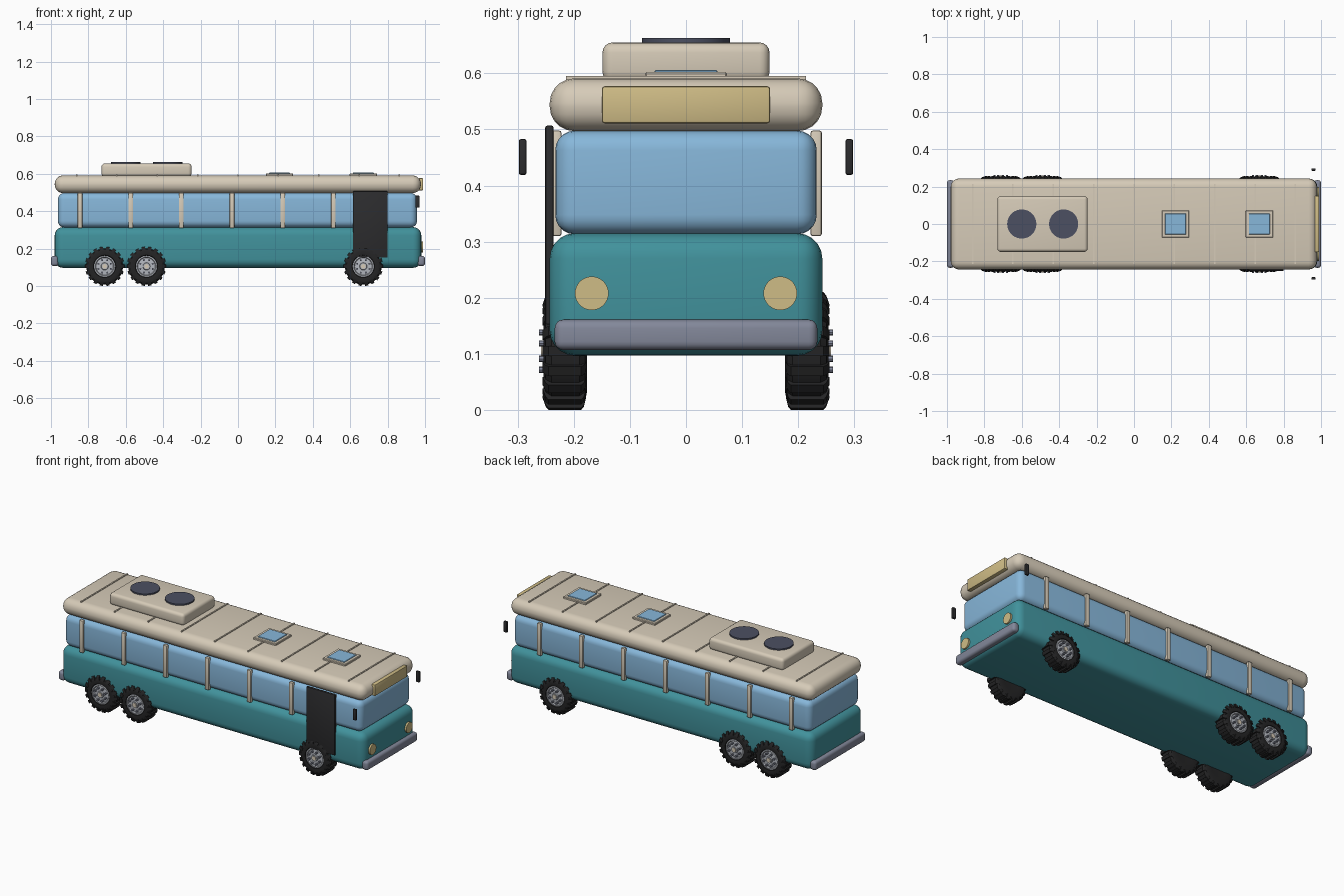
import bpy, bmesh, math
from mathutils import Matrix, Vector

if "Cube" in bpy.data.objects:
    bpy.data.objects.remove(bpy.data.objects["Cube"])


def mat(name, hexcol):
    m = bpy.data.materials.new(name)
    lin = []
    for i in (0, 2, 4):
        c = int(hexcol[i:i + 2], 16) / 255
        lin.append(c / 12.92 if c <= 0.04045 else ((c + 0.055) / 1.055) ** 2.4)
    m.diffuse_color = (*lin, 1)
    m.use_nodes = True
    m.node_tree.nodes["Principled BSDF"].inputs["Base Color"].default_value = m.diffuse_color
    return m


TEAL = mat("teal paint", "41929C")
BEIGE = mat("beige paint", "D6CBB8")
GLASS = mat("blue glass", "87B7DA")
BLACK = mat("black trim", "2C2C2E")
TYRE = mat("tyre rubber", "242425")
GREY = mat("bumper grey", "83889A")
SLATE = mat("fan slate", "4C5062")
TAN = mat("lamp tan", "CFBC86")
SILVER = mat("wheel silver", "B4B8C0")


def finish(bm, name, material):
    bmesh.ops.recalc_face_normals(bm, faces=bm.faces[:])
    me = bpy.data.meshes.new(name)
    bm.to_mesh(me)
    bm.free()
    ob = bpy.data.objects.new(name, me)
    bpy.context.collection.objects.link(ob)
    me.materials.append(material)
    bpy.ops.object.select_all(action='DESELECT')
    bpy.context.view_layer.objects.active = ob
    ob.select_set(True)
    bpy.ops.object.shade_smooth_by_angle(angle=math.radians(35))
    return ob


def box(name, material, x, y, z, bevel=0.0, segs=3):
    """Box from (min, max) ranges with rounded edges."""
    bm = bmesh.new()
    bmesh.ops.create_cube(bm, size=1)
    for v in bm.verts:
        v.co = Vector([r[0] if c < 0 else r[1] for c, r in zip(v.co, (x, y, z))])
    if bevel:
        bmesh.ops.bevel(bm, geom=bm.edges[:], offset=bevel, segments=segs,
                        profile=0.5, affect='EDGES')
    return finish(bm, name, material)


def disc(name, material, centre, radius, depth, axis, segs=32):
    bm = bmesh.new()
    rot = {'X': Matrix.Rotation(math.pi / 2, 4, 'Y'),
           'Y': Matrix.Rotation(math.pi / 2, 4, 'X'), 'Z': Matrix()}[axis]
    bmesh.ops.create_cone(bm, cap_ends=True, segments=segs, radius1=radius, radius2=radius,
                          depth=depth, matrix=Matrix.Translation(centre) @ rot)
    return finish(bm, name, material)


def lathe(name, material, profile, cx, cz, side, segs=40):
    """Spin (distance outward, radius) points round a wheel axle."""
    bm = bmesh.new()
    rings = []
    for a, r in profile:
        rings.append([bm.verts.new((cx + r * math.cos(t), side * a, cz + r * math.sin(t)))
                      for t in (2 * math.pi * i / segs for i in range(segs))])
    for p, q in zip(rings, rings[1:]):
        for i in range(segs):
            j = (i + 1) % segs
            bm.faces.new((p[i], p[j], q[j], q[i]))
    bm.faces.new(rings[0])
    bm.faces.new(rings[-1])
    return finish(bm, name, material)


# Main shell: lower body, window band, roof
box("lower_body", TEAL, (-0.98, 0.98), (-0.243, 0.243), (0.097, 0.315), 0.045, 5)
box("window_band", GLASS, (-0.963, 0.957), (-0.233, 0.233), (0.313, 0.498), 0.035, 5)
box("roof", BEIGE, (-0.98, 0.978), (-0.243, 0.243), (0.497, 0.591), 0.044, 5)

# Window pillars along both sides
for i in range(7):
    px = -0.845 + i * 0.271
    for s, side in ((-1, "right"), (1, "left")):
        ys = sorted((s * 0.222, s * 0.242))
        box(f"{side}_pillar_{i}", BEIGE, (px - 0.0125, px + 0.0125), ys, (0.31, 0.498), 0.004, 2)

# Door
box("door", BLACK, (0.615, 0.80), (-0.251, -0.236), (0.152, 0.507), 0.004, 2)

# Roof ribs
for i in range(9):
    rx = (i - 4) * 0.2157
    box(f"roof_rib_{i}", BEIGE, (rx - 0.004, rx + 0.004), (-0.214, 0.214), (0.585, 0.595))

# Roof hatches
for i, hx in enumerate((0.222, 0.67)):
    box(f"hatch_frame_{i}", BEIGE, (hx - 0.073, hx + 0.073), (-0.073, 0.073), (0.587, 0.602), 0.003, 1)
    box(f"hatch_glass_{i}", GLASS, (hx - 0.056, hx + 0.056), (-0.056, 0.056), (0.598, 0.606), 0.002, 1)

# Air conditioner with fans
box("air_conditioner", BEIGE, (-0.73, -0.248), (-0.149, 0.149), (0.585, 0.655), 0.018, 4)
for i, fx in enumerate((-0.60, -0.376)):
    disc(f"fan_{i}", SLATE, (fx, 0, 0.657), 0.078, 0.012, 'Z', 40)

# Bumpers
for name, x in (("front_bumper", (0.96, 1.0)), ("rear_bumper", (-1.0, -0.96))):
    box(name, GREY, x, (-0.234, 0.234), (0.107, 0.161), 0.015, 4)

# Headlights, destination panel, mirrors
for s, side in ((-1, "right"), (1, "left")):
    disc(f"{side}_headlight", TAN, (0.978, s * 0.168, 0.208), 0.03, 0.024, 'X')
    box(f"{side}_mirror", BLACK, (0.949, 0.971), sorted((s * 0.284, s * 0.298)), (0.419, 0.483), 0.004, 2)
box("destination_panel", TAN, (0.965, 0.99), (-0.15, 0.15), (0.511, 0.577), 0.005, 2)

# Wheels
R = 0.105
TYRE_PROFILE = [(0.178, 0.05), (0.176, 0.07), (0.18, 0.09), (0.19, 0.098),
                (0.24, 0.098), (0.25, 0.09), (0.254, 0.074), (0.252, 0.06),
                (0.242, 0.056)]
RIM_PROFILE = [(0.19, 0.057), (0.25, 0.057), (0.251, 0.05), (0.245, 0.046),
               (0.247, 0.02), (0.254, 0.018)]


def wheel(name, cx, side):
    lathe(name + "_tyre", TYRE, TYRE_PROFILE, cx, R, side)
    lathe(name + "_rim", SILVER, RIM_PROFILE, cx, R, side)
    disc(name + "_cap", BEIGE, (cx, side * 0.253, R), 0.012, 0.01, 'Y', 16)
    # Tread bars that wrap over the shoulders
    bm = bmesh.new()
    n = 18
    for i in range(n):
        rot = Matrix.Rotation(2 * math.pi * (i + 0.5) / n, 4, 'Y')
        pts = [(0.178, 0.082), (0.182, 0.099), (0.187, 0.105), (0.245, 0.105), (0.25, 0.099), (0.256, 0.082)]
        loops = []
        for w in (-0.009, 0.009):
            loops.append([bm.verts.new(Vector((cx, 0, R)) + rot @ Vector((w, side * a, r)))
                          for a, r in pts])
        for k in range(len(pts)):
            m = (k + 1) % len(pts)
            bm.faces.new((loops[0][k], loops[0][m], loops[1][m], loops[1][k]))
        for lp in loops:
            bm.faces.new(lp)
    finish(bm, name + "_tread", TYRE)
    # Wheel bolts
    bm = bmesh.new()
    for i in range(8):
        t = math.pi * (i + 0.5) / 4
        c = (cx + 0.036 * math.cos(t), side * 0.253, R + 0.036 * math.sin(t))
        bmesh.ops.create_cone(bm, cap_ends=True, segments=8, radius1=0.0055, radius2=0.0055, depth=0.018,
                              matrix=Matrix.Translation(c) @ Matrix.Rotation(math.pi / 2, 4, 'X'))
    finish(bm, name + "_bolts", GREY)


for pos, wx in (("rear", -0.713), ("middle", -0.489), ("front", 0.67)):
    for s, side in ((-1, "right"), (1, "left")):
        wheel(f"{pos}_{side}_wheel", wx, s)
